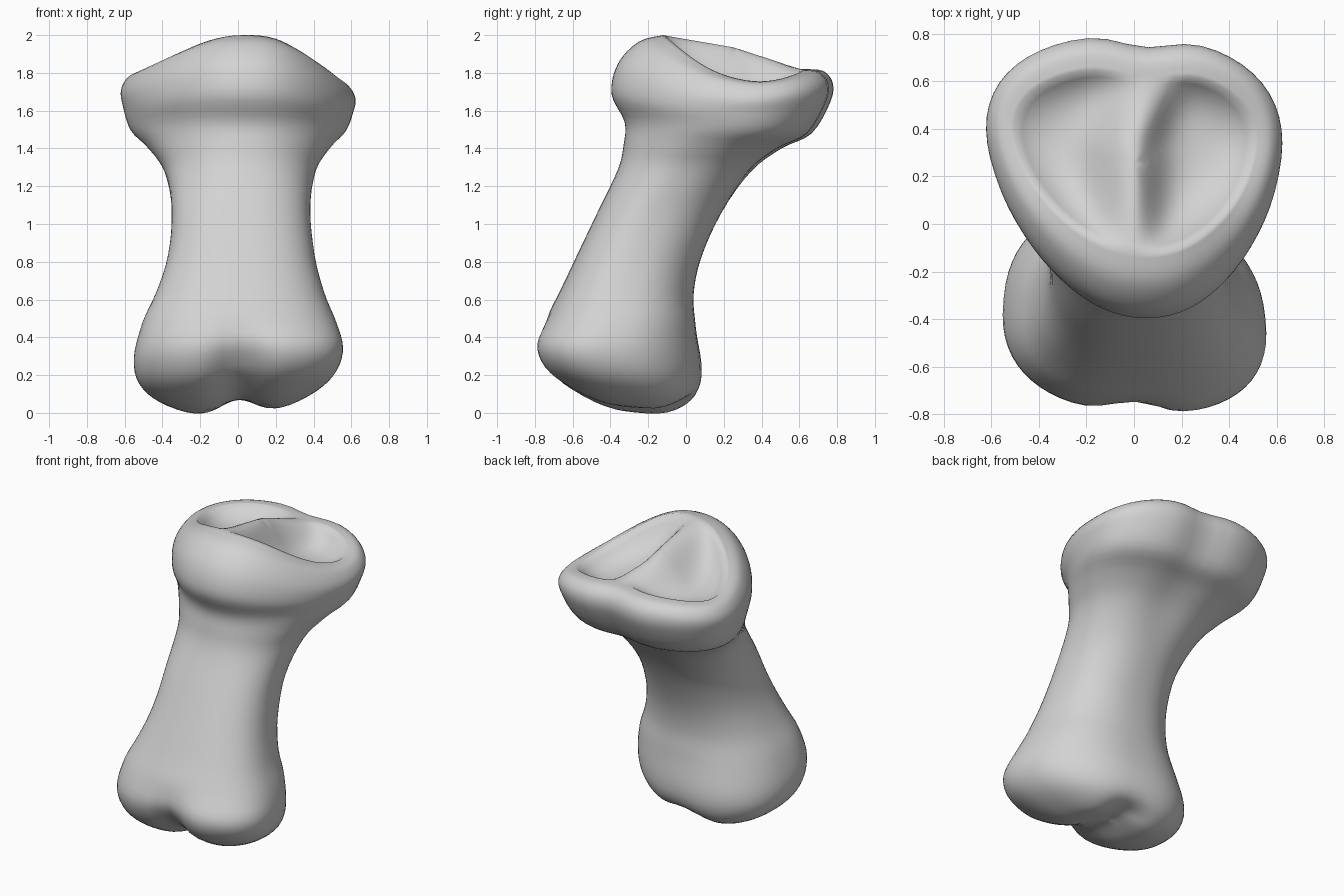
import bpy, bmesh, math
from mathutils import Vector

cube = bpy.data.objects.get("Cube")
if cube:
    bpy.data.objects.remove(cube, do_unlink=True)

SEGMENTS = 64
STEPS = 4

# Cross-sections from the lower end to the rim:
# front y, front z, back y, back z, half width
SECTIONS = [
    (-.28, .00, -.22, .00, .03),
    (-.46, .04, -.08, .00, .24),
    (-.63, .13, .02, .06, .42),
    (-.75, .23, .07, .15, .52),
    (-.795, .36, .08, .27, .55),
    (-.74, .50, .055, .45, .51),
    (-.66, .66, .04, .62, .44),
    (-.57, .85, .08, .82, .385),
    (-.46, 1.08, .19, 1.06, .365),
    (-.36, 1.29, .36, 1.28, .40),
    (-.33, 1.42, .52, 1.40, .475),
    (-.325, 1.54, .68, 1.48, .55),
    (-.395, 1.69, .78, 1.65, .585),
    (-.36, 1.85, .79, 1.75, .595),
    (-.25, 1.965, .74, 1.81, .555),
    (-.12, 2.0, .66, 1.82, .485),
]


def smooth(low, high, value):
    t = min(max((value - low) / (high - low), 0), 1)
    return t * t * (3 - 2 * t)


def bell(value, width):
    return math.exp(-(value / width) ** 2)


def power(value, exponent):
    return math.copysign(abs(value) ** exponent, value)


def spline(a, b, c, d, t):
    return tuple(q + t / 2 * (r - p + t * (2 * p - 5 * q + 4 * r - s
                 + t * (3 * (q - r) + s - p)))
                 for p, q, r, s in zip(a, b, c, d))


def side_sag(c):
    """Drop of the rim at the sides, deeper on the left."""
    return (.14 if c > 0 else .09) * abs(c) ** 2.4


def section_points(section):
    """Tilted egg-shaped ring, with saddle sag near the top."""
    yf, zf, yb, zb, width = section
    mid_z = (zf + zb) / 2
    top = smooth(1.0, 1.6, mid_z)
    skew = -.08 + .34 * top
    roundness = .85 + .07 * top
    sag = smooth(1.45, 1.88, mid_z)
    shift = .018 * bell(mid_z - .9, .4) + .012 * top
    points = []
    for i in range(SEGMENTS):
        angle = math.tau * i / SEGMENTS
        c, s = math.cos(angle), math.sin(angle)
        across, along = power(c, roundness), power(s, roundness)
        # Upper end is turned a little about its axis
        x = width * across * (1 + skew * along) + shift - .04 * top * along
        y = (yf + yb) / 2 + (yb - yf) / 2 * along
        z = mid_z + (zb - zf) / 2 * along - sag * side_sag(c)
        # Notch in the back of the upper end
        if s > 0:
            y -= .05 * top * s * bell(x - .05, .15)
        points.append(Vector((x, y, z)))
    return points


def shape_lower_end(p):
    """Part the two lobes in front and below, and turn them slightly."""
    low = smooth(.56, .22, p.z)
    groove = low * bell(p.x, .13) * smooth(.1, -.08, p.y)
    p = p.lerp(Vector((p.x, -.32, .40)), .19 * groove)
    p.z += low * (.07 * p.x - .005)
    p.y -= .09 * low * p.x
    return p


# Outer surface rings
rings = []
for i in range(len(SECTIONS) - 1):
    a, b, c, d = (SECTIONS[min(max(j, 0), len(SECTIONS) - 1)]
                  for j in range(i - 1, i + 3))
    for k in range(STEPS):
        ring = section_points(spline(a, b, c, d, k / STEPS))
        rings.append([shape_lower_end(p) for p in ring])
rim = section_points(SECTIONS[-1])
rings.append(rim)

# Twin hollows in the upper face, parted by a ridge that bends at the back
centre = Vector((0, .25, 1.935))
CAP_RINGS = 14
for k in range(1, CAP_RINGS):
    scale = 1 - k / CAP_RINGS
    ring = []
    for i, edge in enumerate(rim):
        c = math.cos(math.tau * i / SEGMENTS)
        p = centre.lerp(edge, scale)
        # Replace straight sag with a curved one, then press in the hollow
        p.z += side_sag(c) * (scale - scale ** 2)
        from_ridge = p.x - .08 * smooth(.3, .65, p.y)
        depth, spread = (.19, .11) if from_ridge > 0 else (.16, .17)
        p.z -= depth * (1 - scale ** 4) * (1 - bell(from_ridge, spread))
        ring.append(p)
    rings.append(ring)

# Skin the rings
bm = bmesh.new()
loops = [[bm.verts.new(p) for p in ring] for ring in rings]
for lower, upper in zip(loops, loops[1:]):
    for i in range(SEGMENTS):
        j = (i + 1) % SEGMENTS
        bm.faces.new((lower[i], lower[j], upper[j], upper[i]))


def close(loop, point):
    tip = bm.verts.new(point)
    for i in range(SEGMENTS):
        bm.faces.new((loop[i], loop[(i + 1) % SEGMENTS], tip))


close(loops[0], sum((v.co for v in loops[0]), Vector()) / SEGMENTS)
close(loops[-1], centre)
bmesh.ops.recalc_face_normals(bm, faces=bm.faces)

mesh = bpy.data.meshes.new("toe_bone")
bm.to_mesh(mesh)
bm.free()
mesh.shade_smooth()
bone = bpy.data.objects.new("toe_bone", mesh)
bpy.context.collection.objects.link(bone)

# Plain bone colour
grey = bpy.data.materials.new("light_grey")
grey.use_nodes = True
colour = (.65, .65, .65, 1)
grey.diffuse_color = colour
grey.node_tree.nodes["Principled BSDF"].inputs["Base Color"].default_value = colour
mesh.materials.append(grey)
